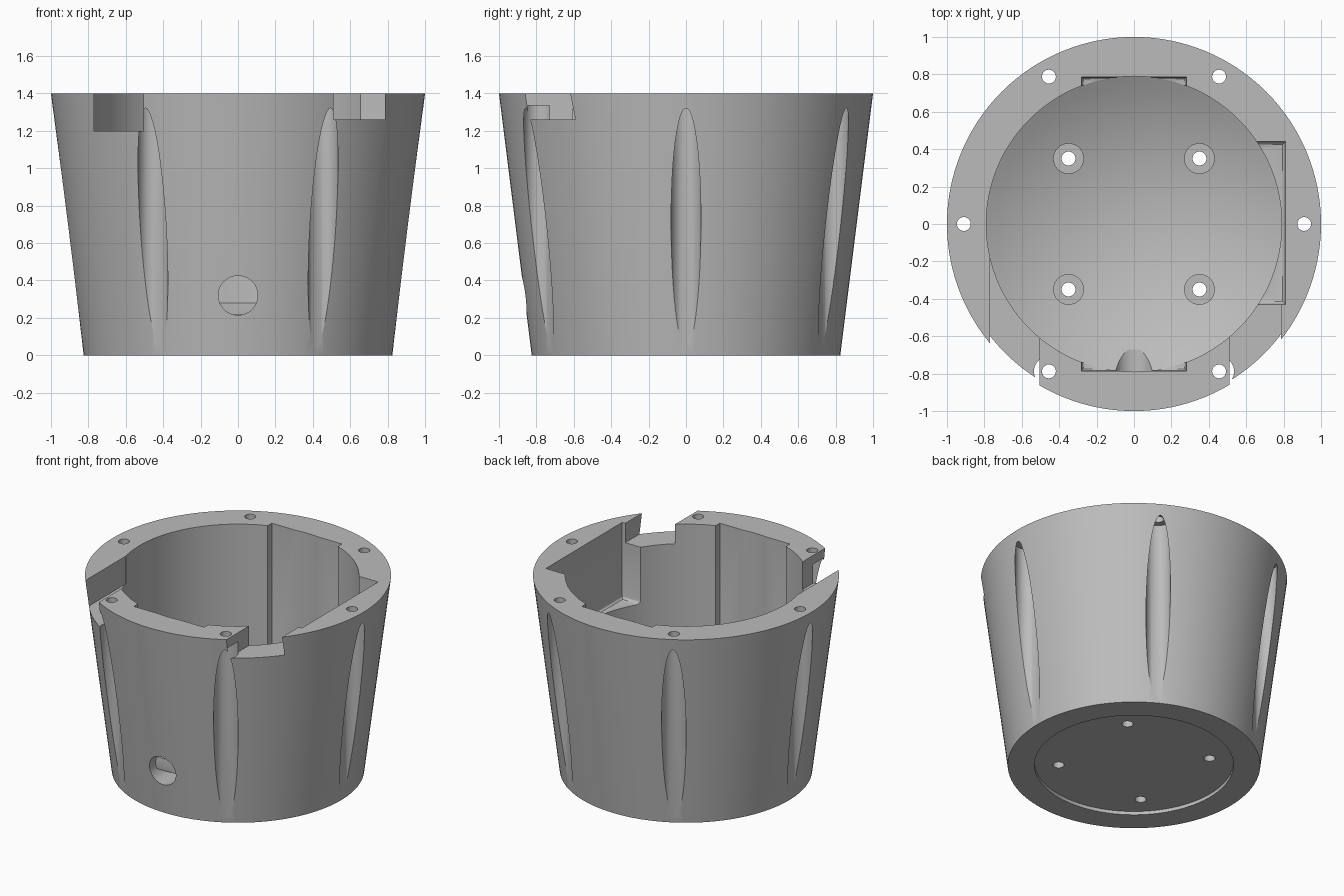
import bpy, bmesh
from math import cos, sin, pi, radians
from mathutils import Matrix, Vector

cube = bpy.data.objects.get("Cube")
if cube:
    bpy.data.objects.remove(cube)

grey = bpy.data.materials.new("mid grey")
grey.use_nodes = True
COLOR = (0.5, 0.5, 0.5, 1)
grey.diffuse_color = COLOR
grey.node_tree.nodes["Principled BSDF"].inputs["Base Color"].default_value = COLOR


def make_object(name, bm):
    bmesh.ops.recalc_face_normals(bm, faces=bm.faces)
    mesh = bpy.data.meshes.new(name)
    bm.to_mesh(mesh)
    bm.free()
    mesh.materials.append(grey)
    obj = bpy.data.objects.new(name, mesh)
    bpy.context.collection.objects.link(obj)
    return obj


def lathe(name, profile, segments):
    # closed solid of revolution; the profile starts and ends on the axis
    bm = bmesh.new()
    verts = [bm.verts.new((r, 0, z)) for r, z in profile]
    edges = [bm.edges.new(pair) for pair in zip(verts, verts[1:])]
    bmesh.ops.spin(bm, geom=verts + edges, axis=(0, 0, 1), cent=(0, 0, 0),
                   angle=2 * pi, steps=segments, use_merge=True)
    bmesh.ops.remove_doubles(bm, verts=bm.verts, dist=1e-5)
    return make_object(name, bm)


def cut(body, bm):
    cutter = make_object("cutter", bm)
    cutter.hide_render = True
    mod = body.modifiers.new("cut", 'BOOLEAN')
    mod.operation = 'DIFFERENCE'
    mod.solver = 'EXACT'
    mod.object = cutter
    bpy.context.view_layer.update()
    graph = bpy.context.evaluated_depsgraph_get()
    result = bpy.data.meshes.new_from_object(body.evaluated_get(graph))
    body.modifiers.clear()
    body.data = result
    bpy.data.objects.remove(cutter)


def cut_hole(body, x, y, radius, z0, z1, segments=32):
    bm = bmesh.new()
    bmesh.ops.create_cone(bm, cap_ends=True, segments=segments, radius1=radius,
                          radius2=radius, depth=z1 - z0,
                          matrix=Matrix.Translation((x, y, (z0 + z1) / 2)))
    cut(body, bm)


def cut_box(body, low, high, chamfer=0):
    low, high = Vector(low), Vector(high)
    bm = bmesh.new()
    bmesh.ops.create_cube(bm, size=1, matrix=Matrix.Translation((low + high) / 2)
                          @ Matrix.Diagonal((*(high - low), 1)))
    if chamfer:
        bottom = [e for e in bm.edges if all(v.co.z < low.z + 0.001 for v in e.verts)]
        bmesh.ops.bevel(bm, geom=bottom, offset=chamfer, segments=3,
                        profile=0.5, affect='EDGES')
    cut(body, bm)


# Tapered cup with a shallow base recess, straight bore and dished floor
TOP, BORE, RIM = 1.4, 0.79, 0.28
tilt = radians(30)
sphere = BORE / sin(tilt)
dish = [(sphere * sin(tilt * i / 12), RIM + sphere * (cos(tilt) - cos(tilt * i / 12)))
        for i in range(12, -1, -1)]
cup = lathe("tapered_cup", [(0, 0.025), (0.65, 0.025), (0.65, 0), (0.825, 0),
                            (1, TOP), (BORE, TOP)] + dish, 128)

# Pockets in the bore wall
cut_box(cup, (0.4, -0.43, 0.85), (0.81, 0.44, 1.6), 0.03)
cut_box(cup, (-0.28, 0.5, 0.285), (0.28, 0.785, 1.6), 0.02)
cut_box(cup, (-0.28, -0.785, 0.285), (0.28, -0.5, 1.6), 0.02)

# Notches through the rim
cut_box(cup, (0.51, -1.2, 1.26), (0.785, -0.4, 1.6))
cut_box(cup, (-0.77, -1.2, 1.2), (-0.505, -0.18, 1.6))

# Six upright flutes, each with a screw hole down through the rim
for i in range(6):
    x, y = 0.91 * cos(i * pi / 3), 0.91 * sin(i * pi / 3)
    cut_hole(cup, x, y, 0.08, 0.01, 1.335, 48)
    cut_hole(cup, x, y, 0.037, 1.25, 1.6)

# Four counterbored screw holes in the floor
for x in (-0.35, 0.35):
    for y in (-0.35, 0.35):
        cut_hole(cup, x, y, 0.08, 0.1, 0.4)
        cut_hole(cup, x, y, 0.037, -0.1, 0.3)

# Round cable hole in the front
bm = bmesh.new()
bmesh.ops.create_cone(bm, cap_ends=True, segments=48, radius1=0.105, radius2=0.105,
                      depth=0.5, matrix=Matrix.Translation((0, -0.92, 0.32))
                      @ Matrix.Rotation(pi / 2, 4, 'X'))
cut(cup, bm)

# Smooth shading with crisp edges
bpy.ops.object.select_all(action='DESELECT')
cup.select_set(True)
bpy.context.view_layer.objects.active = cup
bpy.ops.object.shade_smooth_by_angle(angle=radians(25))
